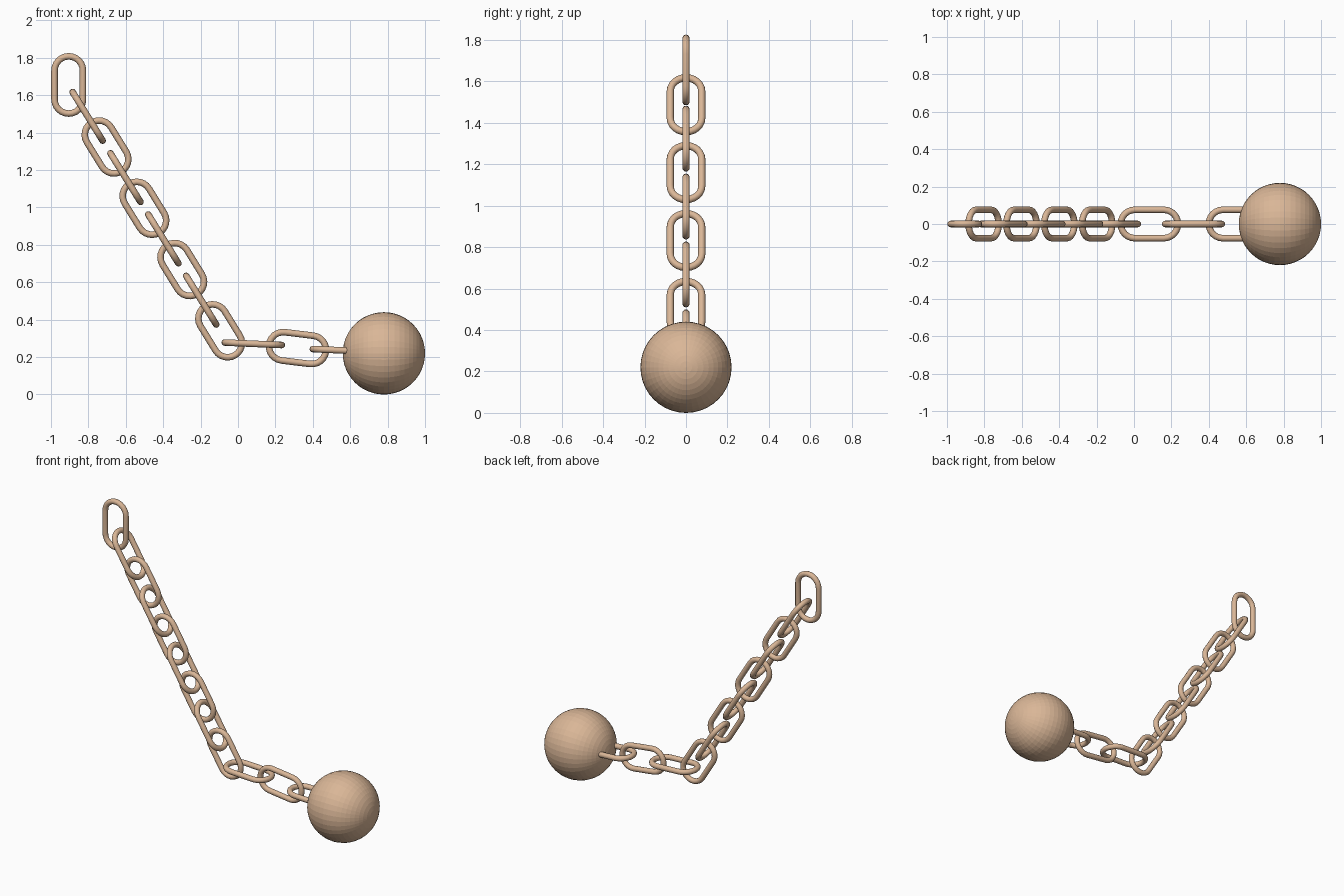
import bpy, bmesh
from math import pi, sin, cos, radians
from mathutils import Vector

if "Cube" in bpy.data.objects:
    bpy.data.objects.remove(bpy.data.objects["Cube"])

BEND, HALF, WIRE = 0.076, 0.077, 0.0175   # end radius, half straight, wire radius
ARC, SIDES = 12, 12

mat = bpy.data.materials.new("tan_metal")
mat.diffuse_color = (0.70, 0.47, 0.31, 1)
mat.use_nodes = True
mat.node_tree.nodes["Principled BSDF"].inputs["Base Color"].default_value = mat.diffuse_color


def link_mesh():
    """Stadium-shaped wire loop, long along X, lying in the XZ plane."""
    bm = bmesh.new()
    rings = []
    for side in (0, 1):
        for i in range(ARC + 1):
            a = -pi / 2 + pi * i / ARC + side * pi
            out = Vector((cos(a), 0, sin(a)))
            centre = out * BEND + Vector((HALF * (1 - 2 * side), 0, 0))
            rings.append([bm.verts.new(centre + out * WIRE * cos(t) + Vector((0, WIRE * sin(t), 0)))
                          for t in (2 * pi * k / SIDES for k in range(SIDES))])
    for i, ring in enumerate(rings):
        nxt = rings[(i + 1) % len(rings)]
        for k in range(SIDES):
            j = (k + 1) % SIDES
            bm.faces.new((ring[k], ring[j], nxt[j], nxt[k]))
    bmesh.ops.recalc_face_normals(bm, faces=bm.faces)
    for f in bm.faces:
        f.smooth = True
    me = bpy.data.meshes.new("chain_link")
    bm.to_mesh(me)
    bm.free()
    me.materials.append(mat)
    return me


# Chain: (x, z, downward tilt in degrees); every other link is turned a quarter
path = [(-0.905, 1.655, 90)]
path += [(-0.804 + 0.1012 * i, 1.487 - 0.1638 * i, 58.3) for i in range(8)]
path += [(0.082, 0.271, 2.5), (0.318, 0.248, 7), (0.553, 0.236, 2.5)]
me = link_mesh()
for i, (x, z, tilt) in enumerate(path):
    ob = bpy.data.objects.new(f"chain_link_{i + 1}", me)
    ob.location = (x, 0, z)
    ob.rotation_euler = (pi / 2 * (i % 2), radians(tilt), 0)
    bpy.context.collection.objects.link(ob)

# Heavy ball, poles along X
bpy.ops.mesh.primitive_uv_sphere_add(segments=40, ring_count=24, radius=0.22,
                                     location=(0.78, 0, 0.22), rotation=(0, pi / 2, 0))
ball = bpy.context.object
ball.name = "ball"
ball.data.materials.append(mat)
